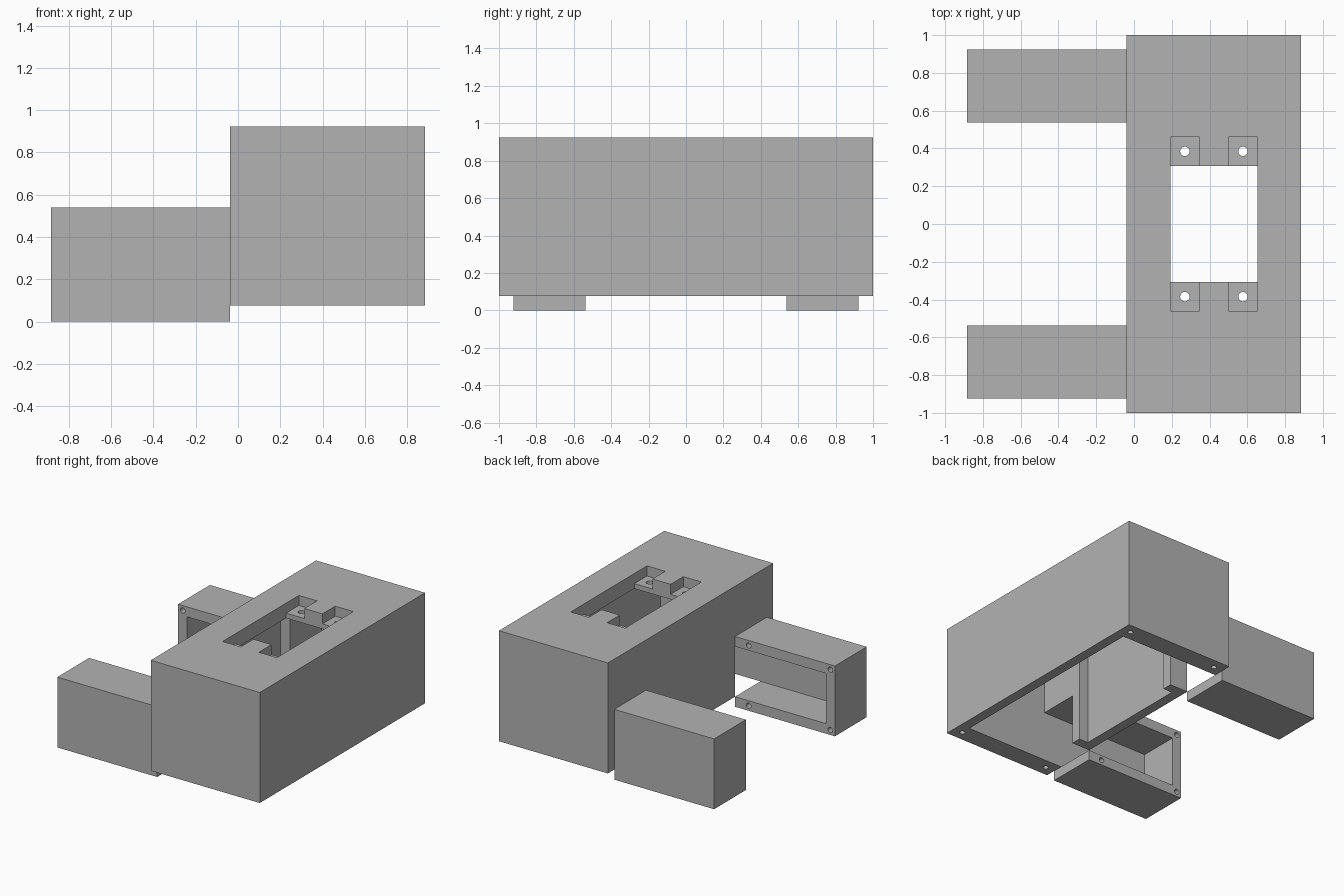
import bpy
import math
from mathutils import Vector

cube = bpy.data.objects.get("Cube")
if cube:
    bpy.data.objects.remove(cube, do_unlink=True)

U = 1 / 13  # wall thickness, the unit of all sizes below

grey = bpy.data.materials.new("plain_grey")
grey.use_nodes = True
grey.diffuse_color = (0.45, 0.45, 0.45, 1)
grey.node_tree.nodes["Principled BSDF"].inputs["Base Color"].default_value = (0.45, 0.45, 0.45, 1)


def block(name, x, y, z):
    """Box from (min, max) ranges in wall units."""
    y = sorted(y)
    centre = Vector((sum(x), sum(y), sum(z))) * U / 2
    bpy.ops.mesh.primitive_cube_add(size=1, location=centre)
    ob = bpy.context.object
    ob.name = name
    ob.scale = ((x[1] - x[0]) * U, (y[1] - y[0]) * U, (z[1] - z[0]) * U)
    bpy.ops.object.transform_apply(location=True, rotation=True, scale=True)
    return ob


def drill(centre, radius, depth, along_y=False):
    """Round cutter."""
    bpy.ops.mesh.primitive_cylinder_add(
        vertices=24, radius=radius, depth=depth * U, location=Vector(centre) * U,
        rotation=(math.pi / 2 if along_y else 0, 0, 0))
    ob = bpy.context.object
    bpy.ops.object.transform_apply(location=True, rotation=True, scale=True)
    return ob


def carve(ob, cutters):
    """Subtract each cutter, then remove it."""
    ob.data.materials.append(grey)
    for cutter in cutters:
        cutter.hide_render = True
        mod = ob.modifiers.new("cut", "BOOLEAN")
        mod.operation = "DIFFERENCE"
        mod.solver = "EXACT"
        mod.object = cutter
        bpy.context.view_layer.objects.active = ob
        bpy.ops.object.modifier_apply(modifier=mod.name)
        bpy.data.objects.remove(cutter, do_unlink=True)


# Main housing: hollow, open below, with a window in the top
housing = block("main_housing", (-0.5, 11.5), (-13, 13), (1, 12))
cuts = [
    block("cavity", (1.5, 10.5), (-11, 11), (0, 10.5)),
    block("side_recess", (0.5, 2), (-6, 6), (0, 10.5)),
    block("top_window", (2.5, 8.5), (-4, 4), (10, 13)),
]
for s in (-1, 1):
    # Doorway into each side box
    cuts.append(block("doorway", (-1, 2), (7 * s, 11 * s), (0, 6)))
    # Sunken mounting tabs with through holes
    for x in (2.5, 6.5):
        cuts.append(block("tab_recess", (x, x + 2), (3 * s, 6 * s), (11, 13)))
        cuts.append(drill((x + 1, 5 * s, 11), 0.025, 3))
    # Screw holes in the bottom corners
    for x in (0.5, 10.5):
        cuts.append(drill((x, 12 * s, 1), 0.02, 6))
carve(housing, cuts)

# Side boxes: open towards the middle and into the housing
for s, name in ((-1, "front_side_box"), (1, "rear_side_box")):
    box = block(name, (-11.5, -0.5), (7 * s, 12 * s), (0, 7))
    cuts = [block("box_cavity", (-10.5, 0), (6 * s, 11 * s), (1, 6))]
    for x in (-11, -2):
        for z in (0.5, 6.5):
            cuts.append(drill((x, 7 * s, z), 0.02, 6, along_y=True))
    carve(box, cuts)
